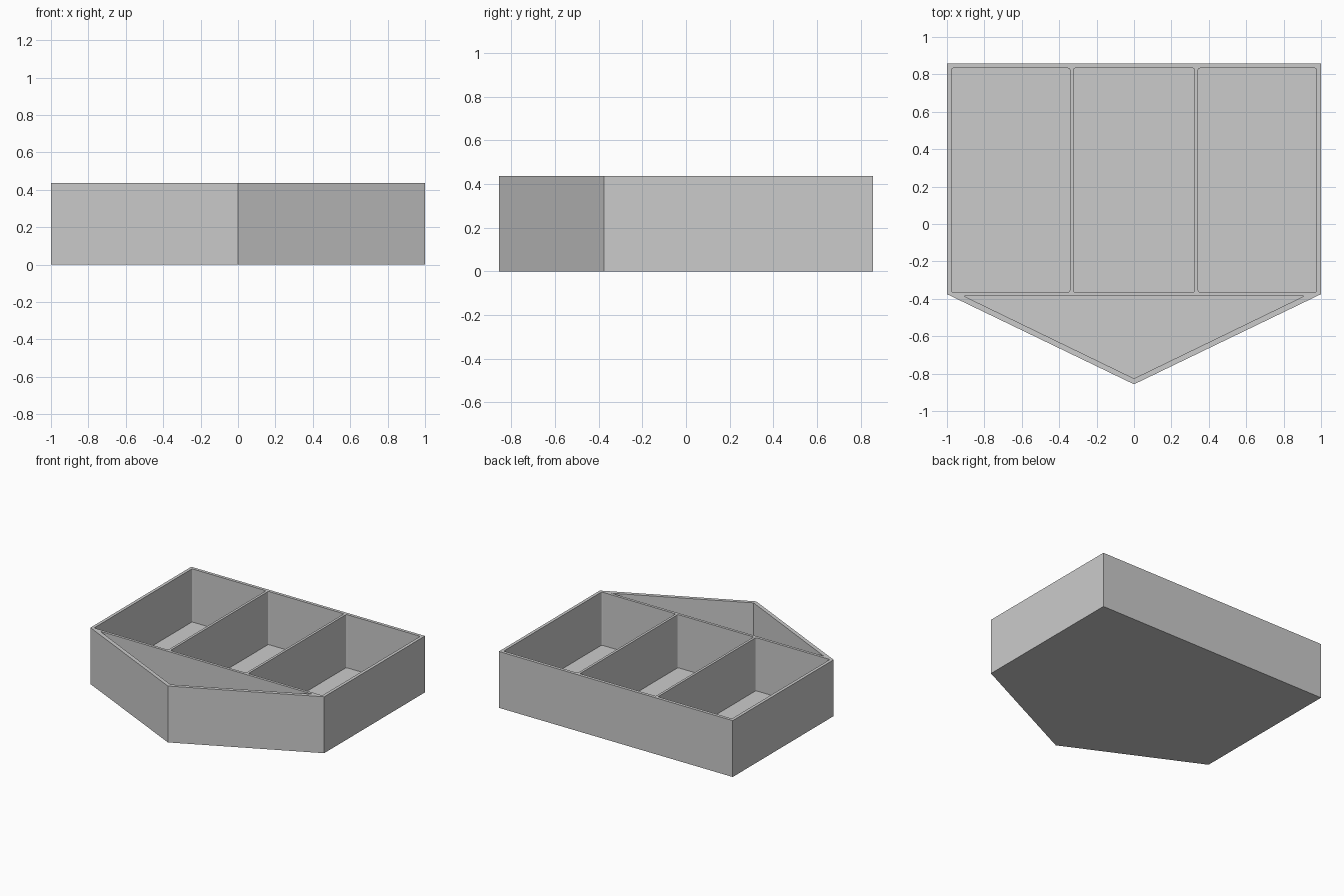
import bpy
import bmesh
from mathutils import Vector

cube = bpy.data.objects.get("Cube")
if cube:
    bpy.data.objects.remove(cube, do_unlink=True)

HEIGHT, FLOOR = 0.436, 0.025
BACK, SHOULDER, TIP = 0.857, -0.375, -0.857
RADIUS = 0.01

grey = bpy.data.materials.new("plain grey")
grey.use_nodes = True
colour = (0.6, 0.6, 0.6, 1)
grey.diffuse_color = colour
grey.node_tree.nodes["Principled BSDF"].inputs["Base Color"].default_value = colour


def rounded(points, radius, steps=3):
    """Round each corner of a closed outline with a short curve."""
    result = []
    for i, p in enumerate(points):
        p = Vector(p)
        a = p + (Vector(points[i - 1]) - p).normalized() * radius
        b = p + (Vector(points[(i + 1) % len(points)]) - p).normalized() * radius
        for s in range(steps + 1):
            t = s / steps
            result.append(a * (1 - t) ** 2 + p * 2 * t * (1 - t) + b * t ** 2)
    return result


def rectangle(x0, x1, y0, y1):
    return [(x0, y0), (x1, y0), (x1, y1), (x0, y1)]


# Outer outline, three rear compartments and the pointed front compartment
outline = [(-1, BACK), (-1, SHOULDER), (0, TIP), (1, SHOULDER), (1, BACK)]
pockets = [rounded(rectangle(x0, x1, -0.364, 0.833), RADIUS)
           for x0, x1 in ((-0.976, -0.343), (-0.324, 0.324), (0.343, 0.976))]
pockets.append([(-0.91, -0.385), (0, -0.826), (0.91, -0.385)])

bm = bmesh.new()
rim_edges = []


def wall_and_base(points, base_z):
    """Drop a wall from the rim along an outline and close it at base_z."""
    top = [bm.verts.new((p[0], p[1], HEIGHT)) for p in points]
    low = [bm.verts.new((p[0], p[1], base_z)) for p in points]
    n = len(points)
    for i in range(n):
        j = (i + 1) % n
        face = bm.faces.new((top[i], top[j], low[j], low[i]))
        rim_edges.append(bm.edges.get((top[i], top[j])))
    bm.faces.new(low)


wall_and_base(outline, 0)
for pocket in pockets:
    wall_and_base(pocket, FLOOR)

# Flat rim joining the outside wall to every compartment
bmesh.ops.triangle_fill(bm, edges=rim_edges, use_beauty=True, normal=(0, 0, 1))
bmesh.ops.recalc_face_normals(bm, faces=bm.faces)
bmesh.ops.dissolve_limit(bm, angle_limit=0.01, verts=[], edges=[
    e for e in bm.edges if all(v.co.z > HEIGHT - 0.001 for v in e.verts)])

mesh = bpy.data.meshes.new("divided_tray")
bm.to_mesh(mesh)
bm.free()
mesh.materials.append(grey)
tray = bpy.data.objects.new("divided_tray", mesh)
bpy.context.collection.objects.link(tray)
